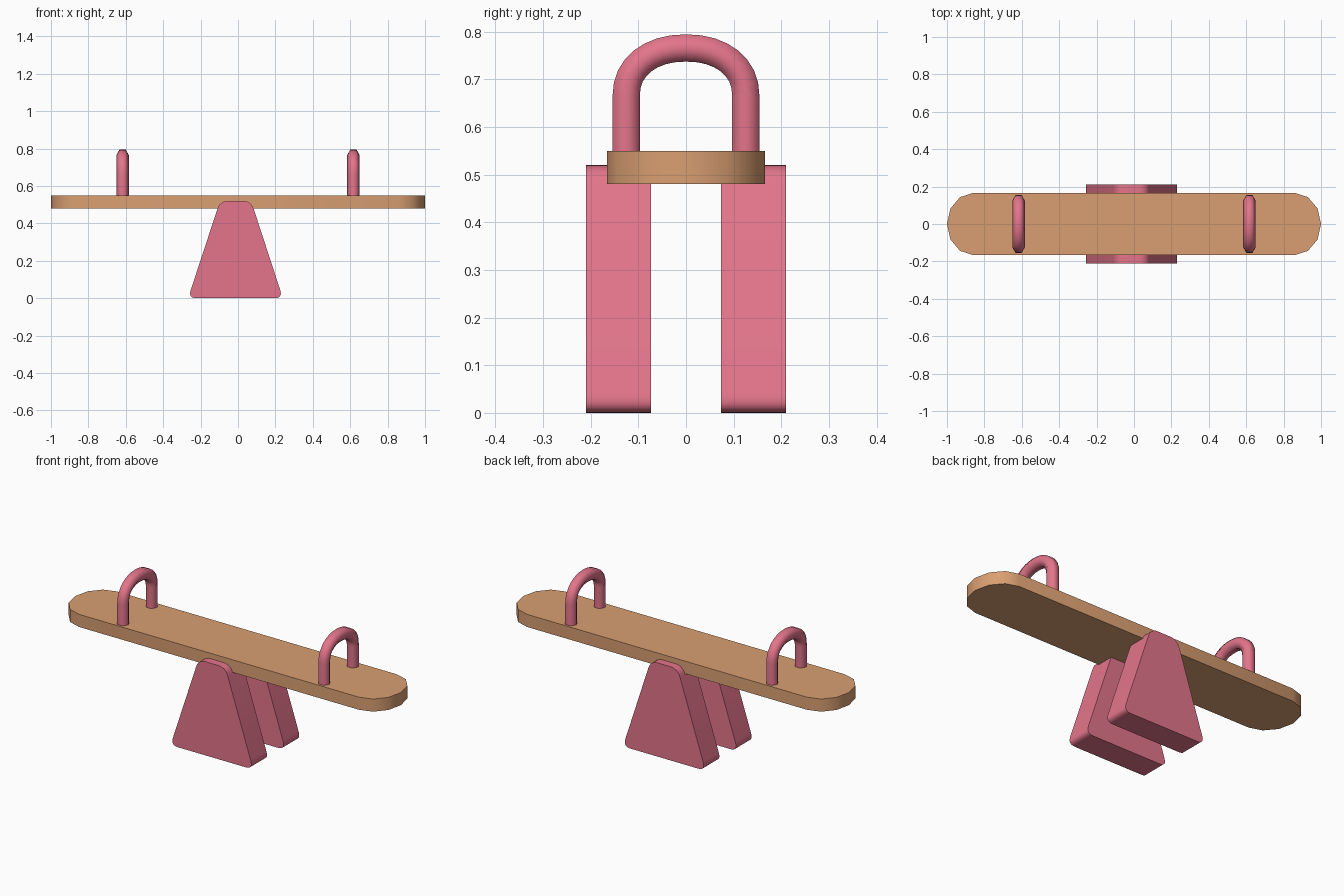
import bpy, bmesh, math
from mathutils import Vector

if "Cube" in bpy.data.objects:
    bpy.data.objects.remove(bpy.data.objects["Cube"])


def material(name, rgb):
    m = bpy.data.materials.new(name)
    m.diffuse_color = (*rgb, 1)
    m.use_nodes = True
    m.node_tree.nodes["Principled BSDF"].inputs["Base Color"].default_value = m.diffuse_color
    return m


pink = material("pink paint", (0.775, 0.178, 0.258))
wood = material("light wood", (0.70, 0.347, 0.168))


def finish(bm, name, mat, angle):
    bmesh.ops.recalc_face_normals(bm, faces=bm.faces)
    me = bpy.data.meshes.new(name)
    bm.to_mesh(me)
    bm.free()
    me.materials.append(mat)
    ob = bpy.data.objects.new(name, me)
    bpy.context.collection.objects.link(ob)
    bpy.ops.object.select_all(action='DESELECT')
    bpy.context.view_layer.objects.active = ob
    ob.select_set(True)
    bpy.ops.object.shade_smooth_by_angle(angle=math.radians(angle))
    return ob


def extrude(name, points, offset, mat, angle):
    bm = bmesh.new()
    face = bm.faces.new([bm.verts.new(p) for p in points])
    new = bmesh.ops.extrude_face_region(bm, geom=[face])["geom"]
    verts = [g for g in new if isinstance(g, bmesh.types.BMVert)]
    bmesh.ops.translate(bm, vec=offset, verts=verts)
    return finish(bm, name, mat, angle)


def rounded(corners, steps=6):
    """Round each corner (x, z, setback) with a quadratic curve."""
    out = []
    for i, (x, z, r) in enumerate(corners):
        c = Vector((x, z))
        a = Vector(corners[i - 1][:2])
        b = Vector(corners[(i + 1) % len(corners)][:2])
        p, q = c + (a - c).normalized() * r, c + (b - c).normalized() * r
        for s in range(steps + 1):
            t = s / steps
            out.append(p * (1 - t) ** 2 + c * 2 * t * (1 - t) + q * t * t)
    return out


# Plank with faceted rounded ends
outline = []
for side, start in ((1, -90), (-1, 90)):
    for i in range(7):
        a = math.radians(start + 30 * i)
        outline.append((side * 0.86 + 0.14 * math.cos(a), 0.166 * math.sin(a), 0.48))
extrude("plank", outline, (0, 0, 0.07), wood, 35)

# Pair of tapered supports
profile = rounded([(-0.267, 0, 0.046), (0.240, 0, 0.046),
                   (0.070, 0.52, 0.045), (-0.096, 0.52, 0.045)])
for name, y in (("front_support", -0.21), ("back_support", 0.073)):
    extrude(name, [(p.x, y, p.y) for p in profile], (0, 0.137, 0), pink, 35)


# Arched hexagonal handles
def handle(name, x, sides=6, r=0.033, n=16):
    path = [Vector((-0.1255, 0.50))]
    for i in range(n + 1):
        a = math.pi * (1 - i / n)
        c, s = math.cos(a), math.sin(a)
        path.append(Vector((0.1255 * math.copysign(abs(c) ** 0.92, c),
                            0.666 + 0.10 * abs(s) ** 0.92)))
    path.append(Vector((0.1255, 0.50)))
    bm = bmesh.new()
    rings = []
    for i, p in enumerate(path):
        t = (path[min(i + 1, len(path) - 1)] - path[max(i - 1, 0)]).normalized()
        if i in (0, 1):
            t = Vector((0, 1))
        elif i >= len(path) - 2:
            t = Vector((0, -1))
        nrm = Vector((-t.y, t.x))
        ring = []
        for k in range(sides):
            a = math.tau * k / sides
            q = p + nrm * r * math.sin(a)
            ring.append(bm.verts.new((x + r * math.cos(a), q.x, q.y)))
        rings.append(ring)
    for a, b in zip(rings, rings[1:]):
        for k in range(sides):
            j = (k + 1) % sides
            bm.faces.new((a[k], a[j], b[j], b[k]))
    bm.faces.new(rings[0])
    bm.faces.new(rings[-1])
    finish(bm, name, pink, 65)


handle("left_handle", -0.617)
handle("right_handle", 0.617)
